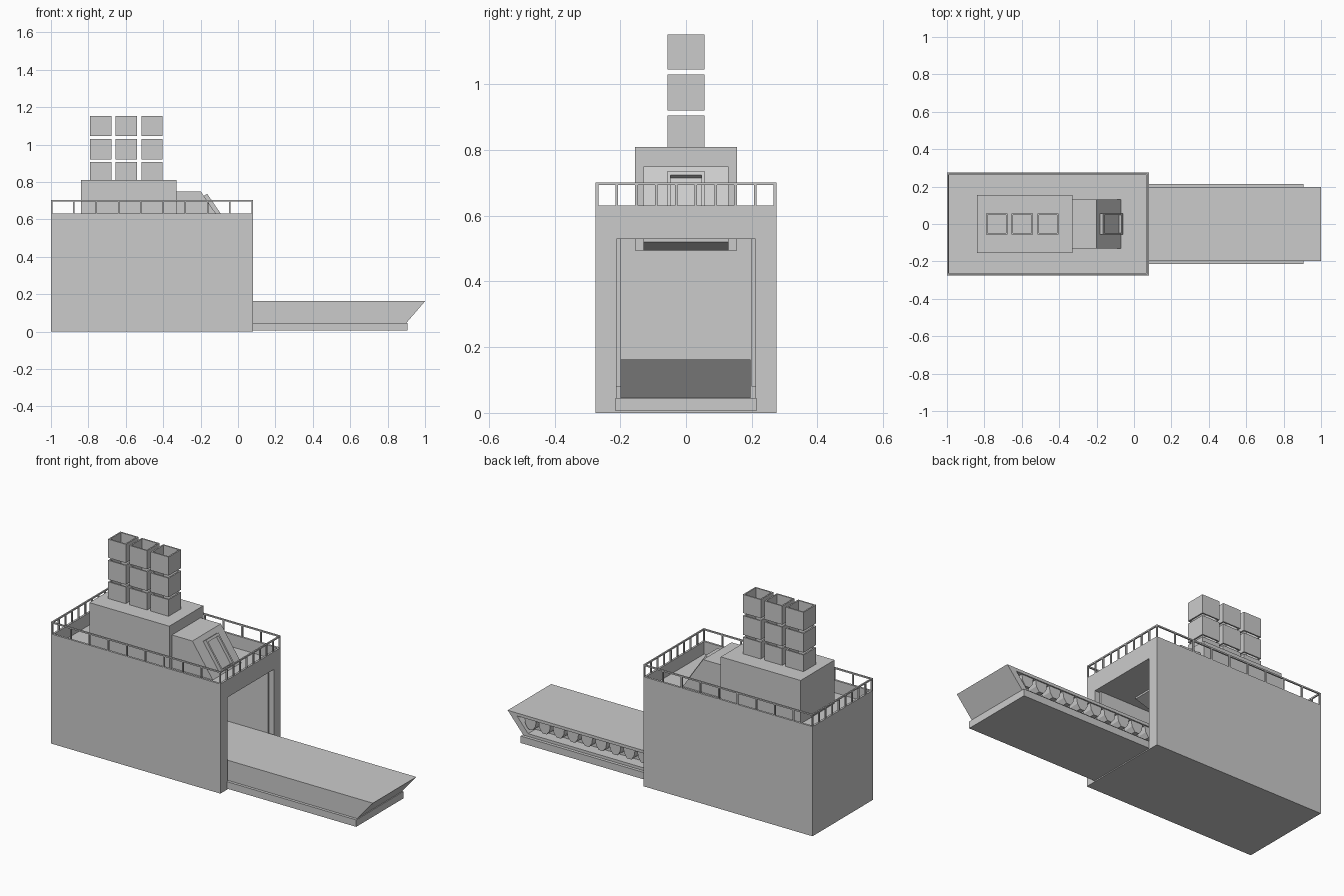
import bpy, bmesh
from mathutils import Vector

if "Cube" in bpy.data.objects:
    bpy.data.objects.remove(bpy.data.objects["Cube"])


def finish(name, bm):
    bmesh.ops.recalc_face_normals(bm, faces=bm.faces)
    me = bpy.data.meshes.new(name)
    bm.to_mesh(me)
    bm.free()
    ob = bpy.data.objects.new(name, me)
    bpy.context.collection.objects.link(ob)
    return ob


def add_box(bm, x, y, z):
    ret = bmesh.ops.create_cube(bm, size=1)
    for v in ret["verts"]:
        v.co = Vector([a[0] + (c + 0.5) * (a[1] - a[0]) for a, c in zip((x, y, z), v.co)])


def box(name, x, y, z):
    bm = bmesh.new()
    add_box(bm, x, y, z)
    return finish(name, bm)


def add_prism(bm, pts, y0, y1):
    # extrude an x-z profile along y
    f = bm.faces.new([bm.verts.new((x, y0, z)) for x, z in pts])
    ext = bmesh.ops.extrude_face_region(bm, geom=[f])
    for v in ext["geom"]:
        if isinstance(v, bmesh.types.BMVert):
            v.co.y = y1


def prism(name, pts, y0, y1):
    bm = bmesh.new()
    add_prism(bm, pts, y0, y1)
    return finish(name, bm)


def cut(ob, cutter):
    m = ob.modifiers.new("cut", "BOOLEAN")
    m.operation = "DIFFERENCE"
    m.solver = "EXACT"
    m.object = cutter
    bpy.context.view_layer.objects.active = ob
    bpy.ops.object.modifier_apply(modifier=m.name)
    bpy.data.objects.remove(cutter)


# Housing: open tunnel at the right end, sunken roof deck
housing = box("housing", (-1, 0.08), (-0.275, 0.275), (0, 0.632))
cut(housing, box("tunnel_cutter", (-0.95, 0.2), (-0.212, 0.212), (0.02, 0.53)))
cut(housing, box("deck_cutter", (-0.988, 0.068), (-0.263, 0.263), (0.56, 0.8)))

# Inner wall liners
for s, side in ((-1, "front"), (1, "back")):
    box(side + "_liner", (-0.95, 0.05), sorted((s * 0.2, s * 0.214)), (0.08, 0.532))

# Roof railing
bm = bmesh.new()
X0, X1, Y, T = -0.996, 0.076, 0.271, 0.004
N = 9
for s in (-1, 1):
    add_box(bm, (X0 - T, X1 + T), (s * Y - T, s * Y + T), (0.694, 0.702))
    xe = X0 if s < 0 else X1
    add_box(bm, (xe - T, xe + T), (-Y + T, Y - T), (0.694, 0.702))
    for i in range(N + 1):
        px = X0 + (X1 - X0) * i / N
        add_box(bm, (px - T, px + T), (s * Y - T, s * Y + T), (0.63, 0.694))
    for i in range(1, N):
        py = -Y + 2 * Y * i / N
        add_box(bm, (xe - T, xe + T), (py - T, py + T), (0.63, 0.694))
finish("railing", bm)

# Roof cabin, sloped front cab and their undersides in the tunnel
box("roof_cabin", (-0.84, -0.33), (-0.155, 0.155), (0.55, 0.81))
prism("front_cab", [(-0.335, 0.55), (-0.07, 0.56), (-0.2, 0.75), (-0.335, 0.75)], -0.13, 0.13)
box("cabin_underside", (-0.84, -0.33), (-0.155, 0.155), (0.495, 0.535))
prism("cab_underside", [(-0.335, 0.495), (-0.2, 0.495), (-0.12, 0.52), (-0.12, 0.535), (-0.335, 0.535)], -0.13, 0.13)

# Raised hatch on the cab slope, with a recessed panel
hatch = prism("cab_hatch", [(-0.19, 0.72), (-0.165, 0.737), (-0.06, 0.583), (-0.085, 0.566)], -0.057, 0.057)
cut(hatch, prism("hatch_cutter", [(-0.171, 0.715), (-0.12, 0.75), (-0.03, 0.618), (-0.081, 0.583)], -0.047, 0.047))

# Exhaust stacks: three columns of three open square tubes
W = 0.008
for i, cx in enumerate((-0.733, -0.597, -0.46)):
    for j, (z0, z1) in enumerate(((0.808, 0.906), (0.92, 1.03), (1.045, 1.152))):
        tube = box(f"stack_{i}_{j}", (cx - 0.057, cx + 0.057), (-0.057, 0.057), (z0, z1))
        cut(tube, box("tube_cutter", (cx - 0.057 + W, cx + 0.057 - W), (-0.057 + W, 0.057 - W),
                      (z0 - 0.05, z1 + 0.05)))

# Sliding bed with a base plate, wedge nose and a side channel
box("bed_base", (-0.94, 0.905), (-0.215, 0.215), (0.006, 0.046))
bed = prism("bed", [(-0.94, 0.046), (0.9, 0.046), (1.0, 0.162), (-0.94, 0.162)], -0.199, 0.197)
cut(bed, prism("channel_cutter", [(-0.9, 0.062), (0.87, 0.062), (0.94, 0.145), (-0.9, 0.145)], 0.13, 0.3))

# Row of tapered teeth in the side channel
bm = bmesh.new()
for i in range(19):
    cx = 0.86 - i * 0.09
    add_prism(bm, [(cx - 0.038, 0.147), (cx + 0.038, 0.147), (cx + 0.032, 0.11),
                   (cx + 0.014, 0.085), (cx - 0.014, 0.085), (cx - 0.032, 0.11)], 0.125, 0.19)
finish("bed_teeth", bm)
